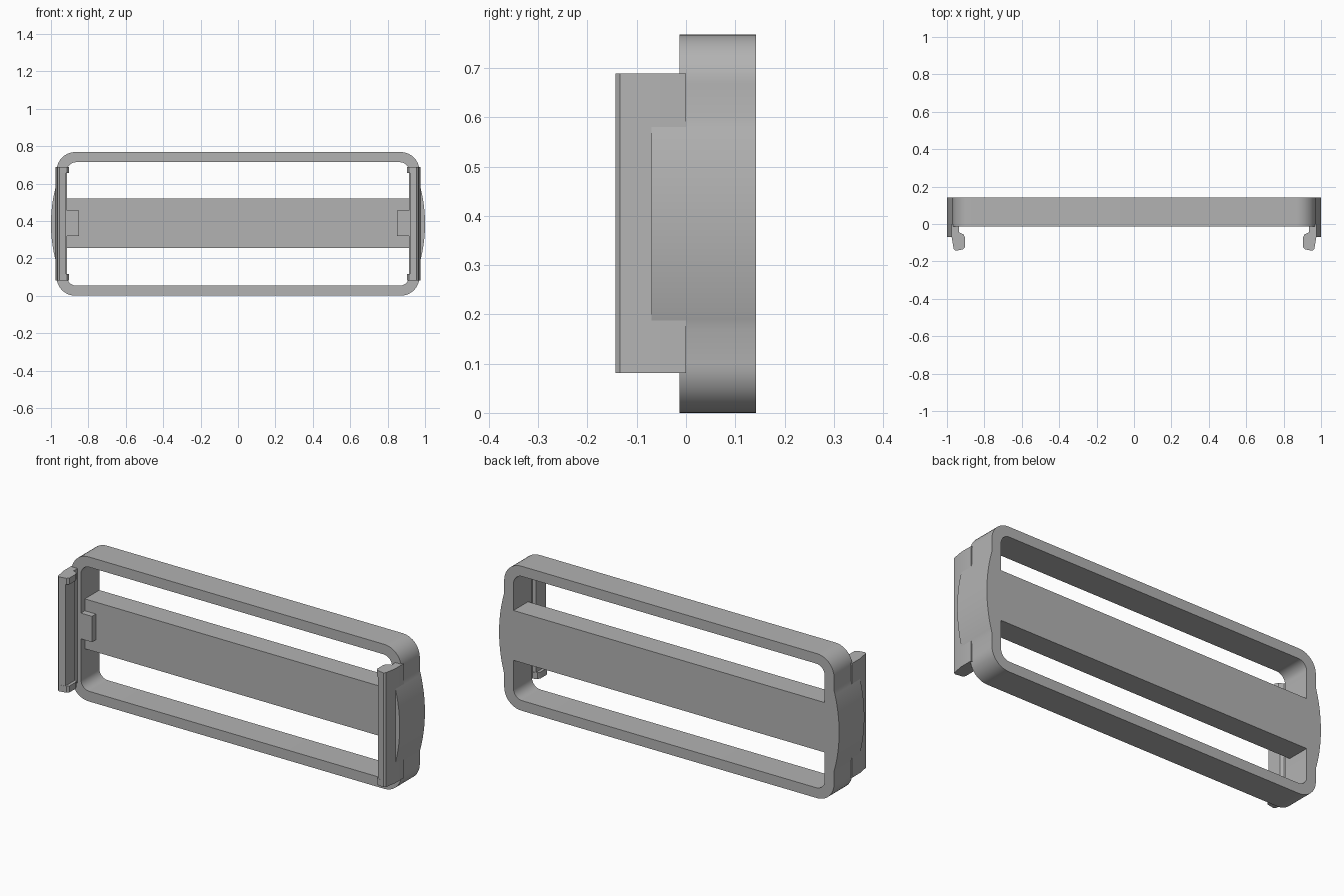
import bpy, bmesh, math
from mathutils import Vector

cube = bpy.data.objects.get("Cube")
if cube:
    bpy.data.objects.remove(cube, do_unlink=True)

grey = bpy.data.materials.new("plain grey")
grey.use_nodes = True
COLOUR = (0.45, 0.45, 0.45, 1)
grey.diffuse_color = COLOUR
grey.node_tree.nodes["Principled BSDF"].inputs["Base Color"].default_value = COLOUR

MID_Z = 0.384
BACK, FRONT = 0.142, -0.013


def prism(name, loops, place, depth):
    """Fill 2D loops (later ones are holes) and extrude them along depth."""
    bm = bmesh.new()
    for loop in loops:
        verts = [bm.verts.new(place(a, b)) for a, b in loop]
        for i, v in enumerate(verts):
            bm.edges.new((v, verts[(i + 1) % len(verts)]))
    if len(loops) == 1:
        bm.faces.new(bm.verts[:])
    else:
        bmesh.ops.triangle_fill(bm, edges=bm.edges[:], use_beauty=True)
    extruded = bmesh.ops.extrude_face_region(bm, geom=bm.faces[:], use_keep_orig=True)
    moved = [g for g in extruded["geom"] if isinstance(g, bmesh.types.BMVert)]
    bmesh.ops.translate(bm, verts=moved, vec=Vector(depth))
    bmesh.ops.recalc_face_normals(bm, faces=bm.faces[:])
    mesh = bpy.data.meshes.new(name)
    bm.to_mesh(mesh)
    bm.free()
    obj = bpy.data.objects.new(name, mesh)
    bpy.context.collection.objects.link(obj)
    mesh.materials.append(grey)
    bpy.ops.object.select_all(action="DESELECT")
    obj.select_set(True)
    bpy.context.view_layer.objects.active = obj
    bpy.ops.object.shade_smooth_by_angle(angle=math.radians(30))
    return obj


def xz_prism(name, loops, y0, y1):
    return prism(name, loops, lambda x, z: (x, y0, z), (0, y1 - y0, 0))


def xy_prism(name, loop, z0, z1):
    return prism(name, [loop], lambda x, y: (x, y, z0), (0, 0, z1 - z0))


def box(name, x0, x1, y0, y1, z0, z1):
    return xy_prism(name, [(x0, y0), (x1, y0), (x1, y1), (x0, y1)], z0, z1)


def bulge(side, base, rise, half, steps=20):
    """Side arc running upward for side 1 and downward for side -1."""
    radius = (half ** 2 + rise ** 2) / (2 * rise)
    points = []
    for i in range(steps + 1):
        h = half * (2 * i / steps - 1)
        x = base + rise - radius + math.sqrt(radius ** 2 - h ** 2)
        points.append((side * x, MID_Z + side * h))
    return points


def rounded(half_x, half_z, r, arcs=False, steps=10):
    points = []
    for q, (sx, sz) in enumerate([(1, 1), (-1, 1), (-1, -1), (1, -1)]):
        if arcs and q in (0, 2):
            points += bulge(sx, half_x, 0.03, 0.215)
        for i in range(steps + 1):
            a = math.pi / 2 * (q + i / steps)
            points.append((sx * (half_x - r) + r * math.cos(a),
                           MID_Z + sz * (half_z - r) + r * math.sin(a)))
    return points


# Rounded frame with bowed ends
xz_prism("frame", [rounded(0.97, MID_Z, 0.1, True), rounded(0.915, 0.33, 0.05)],
         FRONT, BACK)

# Centre bar, flush with the back and recessed at the front
box("centre_bar", -0.915, 0.915, 0.02, BACK, 0.255, 0.52)

# Clip cross-sections: full hook at the ends, slimmer lip between them
HOOK = [(0.935, 0), (0.935, -0.045), (0.912, -0.055), (0.904, -0.07), (0.904, -0.125),
        (0.914, -0.136), (0.955, -0.143), (0.964, -0.134), (0.975, -0.07), (0.975, 0)]
SLIM = [(max(x, 0.92), y) for x, y in HOOK]
SLIM = [p for i, p in enumerate(SLIM) if p not in SLIM[:i]]

for label, s in (("left", 1), ("right", -1)):
    mirror = lambda pts: [(s * x, y) for x, y in pts]
    xy_prism(label + "_clip_arm", mirror(SLIM), 0.115, 0.655)
    for end, z0, z1 in (("lower", 0.081, 0.115), ("upper", 0.655, 0.689)):
        xy_prism(f"{label}_{end}_hook", mirror(HOOK), z0, z1)

    # Thumb pad continuing the bowed end onto the clip
    pad = bulge(s, 0.97, 0.03, 0.215)
    pad += [(s * 0.945, pad[-1][1]), (s * 0.945, pad[0][1])]
    xz_prism(label + "_thumb_pad", [pad], -0.07, FRONT)

    # Small stop block on the front of the bar
    xs = sorted((s * 0.85, s * 0.918))
    box(label + "_stop_block", *xs, FRONT, 0.025, 0.32, 0.457)
